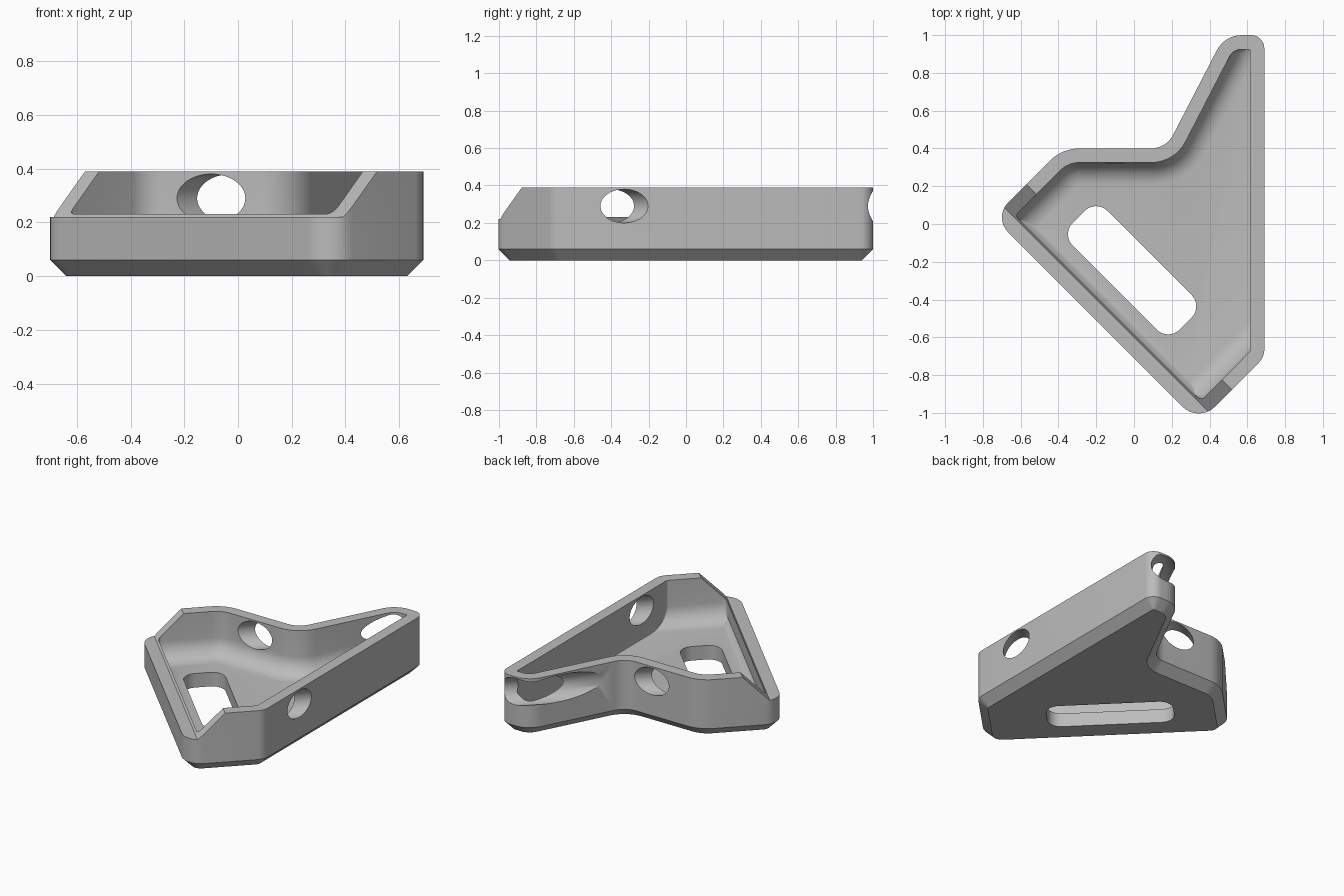
import bpy, bmesh, math
from mathutils import Vector, Matrix

if "Cube" in bpy.data.objects:
    bpy.data.objects.remove(bpy.data.objects["Cube"])

HEIGHT, LOW, FLOOR, WALL, FILLET = 0.39, 0.22, 0.095, 0.075, 0.12

# Plan corners, counter-clockwise, each with its rounding radius
# Edges in order: right, top, slant, back, left_end, low, right_end
CORNERS = [(0.69, -0.705), (0.69, 1.0), (0.48, 1.0), (0.17, 0.4),
           (-0.38, 0.4), (-0.745, 0.035), (0.343, -1.053)]
RADII = [0.1, 0.07, 0.15, 0.13, 0.22, 0.11, 0.12]

grey = bpy.data.materials.new("grey plastic")
grey.use_nodes = True
grey.diffuse_color = (0.5, 0.5, 0.5, 1)
grey.node_tree.nodes["Principled BSDF"].inputs["Base Color"].default_value = (0.5, 0.5, 0.5, 1)


def round_polygon(points, radii, steps=8):
    """Replace every corner by an arc with a fixed number of points."""
    out, n = [], len(points)
    for i, p in enumerate(points):
        a, b = points[i - 1] - p, points[(i + 1) % n] - p
        half = (math.pi - a.angle(b)) / 2
        tangent = min(radii[i] * math.tan(half), 0.48 * min(a.length, b.length))
        r = tangent / math.tan(half)
        a.normalize()
        b.normalize()
        centre = p + (a + b).normalized() * (r / math.cos(half))
        start, end = p + a * tangent - centre, p + b * tangent - centre
        sweep = start.angle_signed(end)
        for k in range(steps + 1):
            out.append(centre + Matrix.Rotation(-sweep * k / steps, 2) @ start)
    return out


def outline(offsets):
    """Move each edge of the plan inward by its offset, then round it."""
    pts = [Vector(c) for c in CORNERS]
    n = len(pts)
    lines = []
    for i in range(n):
        d = (pts[(i + 1) % n] - pts[i]).normalized()
        lines.append((pts[i] + Vector((-d.y, d.x)) * offsets[i], d))
    moved, radii = [], []
    for i in range(n):
        (p, d), (q, e) = lines[i - 1], lines[i]
        turn = d.cross(e)
        moved.append(p + d * ((q - p).cross(e) / turn))
        shift = max(offsets[i - 1], offsets[i])
        radii.append(max(0.004, RADII[i] - math.copysign(shift, turn)))
    return round_polygon(moved, radii)


def loft(name, layers):
    """Skin a stack of (outline, z) layers into a closed solid."""
    bm = bmesh.new()
    rings = [[bm.verts.new((p.x, p.y, z)) for p in pts] for pts, z in layers]
    bm.faces.new(rings[0][::-1])
    bm.faces.new(rings[-1])
    n = len(rings[0])
    for lo, hi in zip(rings, rings[1:]):
        for i in range(n):
            j = (i + 1) % n
            bm.faces.new((lo[i], lo[j], hi[j], hi[i]))
    bmesh.ops.recalc_face_normals(bm, faces=bm.faces)
    mesh = bpy.data.meshes.new(name)
    bm.to_mesh(mesh)
    bm.free()
    obj = bpy.data.objects.new(name, mesh)
    bpy.context.collection.objects.link(obj)
    return obj


def cut(target, cutter):
    cutter.hide_render = True
    mod = target.modifiers.new("cut", "BOOLEAN")
    mod.operation, mod.solver, mod.object = "DIFFERENCE", "EXACT", cutter
    bpy.context.view_layer.objects.active = target
    bpy.ops.object.modifier_apply(modifier=mod.name)
    bpy.data.objects.remove(cutter)


# Tray body with a chamfered underside
rim = outline([0] * 7)
tray = loft("tray", [(outline([0.06] * 7), 0), (rim, 0.06), (rim, HEIGHT)])
tray.data.materials.append(grey)

# Pocket: filleted floor along the back and end walls, small chamfer at the low wall
layers = []
for k in range(9):
    angle = math.pi / 2 * k / 8
    rise = FILLET * (1 - math.cos(angle))
    side = WALL + FILLET * (1 - math.sin(angle))
    low = 0.09 + max(0, 0.03 - rise)
    # Pull the tip back where the slanted fillet reaches the right wall
    top = max(WALL, (1.126 * side - 0.117) / 0.517)
    layers.append((outline([WALL, top, side, side, side, low, side]), FLOOR + rise))
layers.append((layers[-1][0], HEIGHT + 0.1))
cut(tray, loft("pocket_cutter", layers))

# Slot through the floor, parallel to the low wall
slot_shape = [Vector(c) for c in ((-0.4, -0.13), (0.4, -0.13), (0.4, 0.13), (-0.4, 0.13))]
slot_points = round_polygon(slot_shape, [0.085] * 4)
slot = loft("slot_cutter", [(slot_points, -0.1), (slot_points, 0.2)])
slot.matrix_world = Matrix.Translation((-0.01, -0.245, 0)) @ Matrix.Rotation(-math.pi / 4, 4, "Z")
bpy.context.view_layer.update()
cut(tray, slot)

# Lowered front wall with sloping shoulders on both ends
profile = [Vector(c) for c in ((-0.2, LOW), (0.078, LOW), (0.308, 0.45), (-0.2, 0.45))]
notch = loft("notch_cutter", [(profile, -1.2), (profile, 1.2)])
inward, along = Vector((1, 1, 0)).normalized(), Vector((1, -1, 0)).normalized()
frame = Matrix((inward, (0, 0, 1), along)).transposed().to_4x4()
notch.matrix_world = Matrix.Translation((-0.355, -0.355, 0)) @ frame
bpy.context.view_layer.update()
cut(tray, notch)

# Two diagonal cable holes: one through back and tip, one through the right wall
for start, length in (((-0.2, 0.225), 1.4), ((0.53, -0.49), 0.6)):
    bpy.ops.mesh.primitive_cylinder_add(vertices=48, radius=0.09, depth=length)
    hole = bpy.context.object
    hole.name = "hole_cutter"
    centre = Vector((*start, 0.29)) + inward * length / 2
    hole.matrix_world = Matrix.Translation(centre) @ inward.to_track_quat("Z", "Y").to_matrix().to_4x4()
    bpy.context.view_layer.update()
    cut(tray, hole)

# Smooth rounded walls, crisp edges
bpy.ops.object.select_all(action="DESELECT")
tray.select_set(True)
bpy.context.view_layer.objects.active = tray
bpy.ops.object.shade_smooth_by_angle(angle=math.radians(30))
